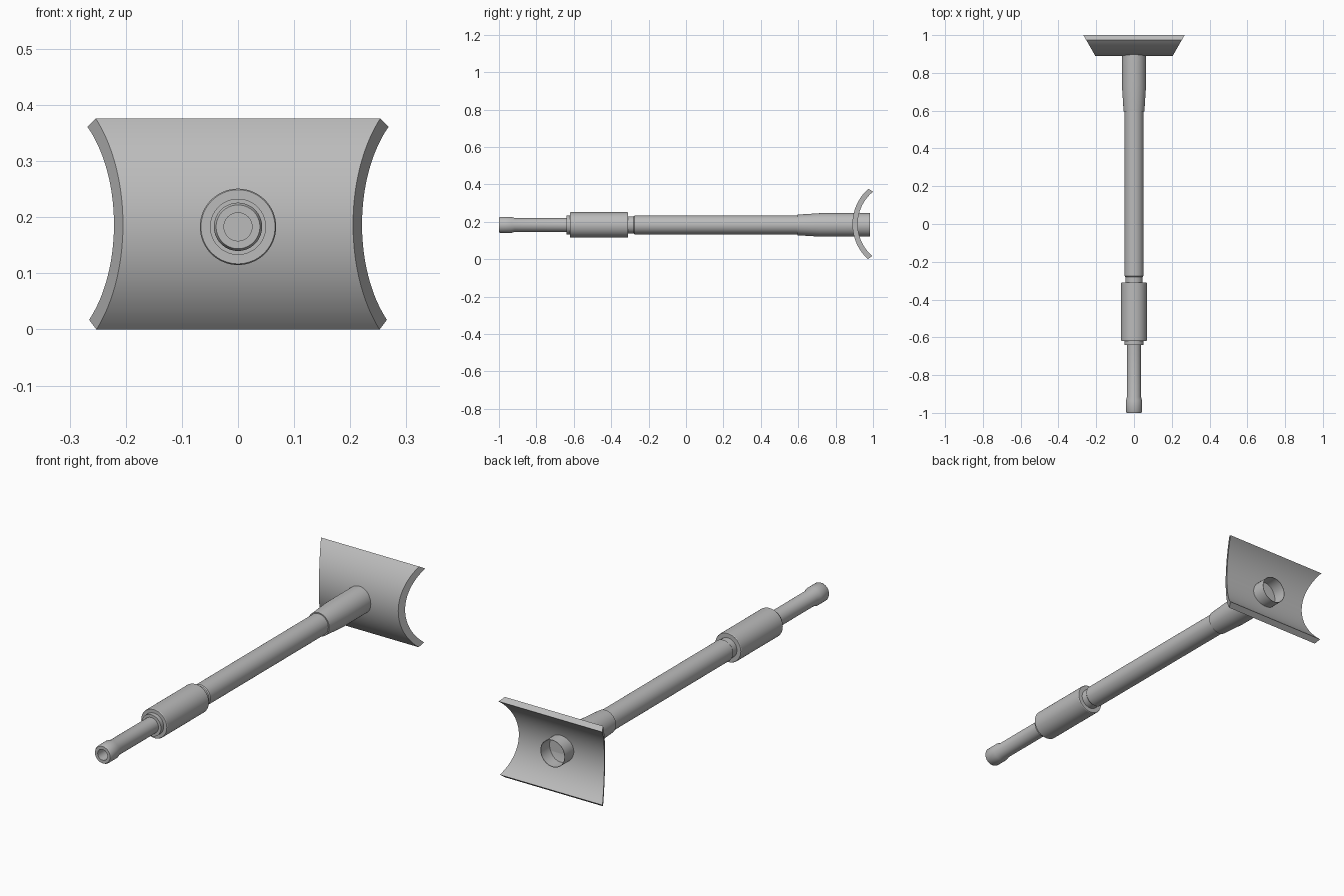
import bpy, bmesh, math

if "Cube" in bpy.data.objects:
    bpy.data.objects.remove(bpy.data.objects["Cube"])

AXIS_Z = 0.183
SEGMENTS = 64

grey = bpy.data.materials.new("light_grey")
grey.diffuse_color = (0.5, 0.5, 0.5, 1)
grey.use_nodes = True
grey.node_tree.nodes["Principled BSDF"].inputs["Base Color"].default_value = grey.diffuse_color


def finish(name, bm):
    bmesh.ops.remove_doubles(bm, verts=bm.verts, dist=1e-5)
    bmesh.ops.recalc_face_normals(bm, faces=bm.faces)
    mesh = bpy.data.meshes.new(name)
    bm.to_mesh(mesh)
    bm.free()
    mesh.materials.append(grey)
    obj = bpy.data.objects.new(name, mesh)
    bpy.context.collection.objects.link(obj)
    bpy.ops.object.select_all(action='DESELECT')
    obj.select_set(True)
    bpy.context.view_layer.objects.active = obj
    bpy.ops.object.shade_smooth_by_angle(angle=math.radians(30))
    return obj


def lathe(name, profile):
    """Turn a (y, radius) profile around the long axis."""
    bm = bmesh.new()
    verts = [bm.verts.new((r, y, AXIS_Z)) for y, r in profile]
    edges = [bm.edges.new(pair) for pair in zip(verts, verts[1:])]
    bmesh.ops.spin(bm, geom=verts + edges, cent=(0, 0, AXIS_Z), axis=(0, 1, 0),
                   angle=math.tau, steps=SEGMENTS)
    return finish(name, bm)


# Narrow front stem with a thicker, bored tip
lathe("front_stem", [(-0.94, 0), (-0.94, 0.025), (-1, 0.025), (-1, 0.039),
                     (-0.993, 0.043), (-0.935, 0.043), (-0.915, 0.037),
                     (-0.63, 0.037), (-0.63, 0)])

# Stepped collar and sleeve
lathe("front_collar", [(-0.64, 0), (-0.64, 0.05), (-0.61, 0.05), (-0.61, 0)])
lathe("sleeve", [(-0.62, 0), (-0.62, 0.066), (-0.617, 0.068),
                 (-0.313, 0.068), (-0.31, 0.066), (-0.31, 0)])

# Main rod with a slim neck behind the sleeve
lathe("main_rod", [(-0.32, 0), (-0.32, 0.046), (-0.28, 0.046), (-0.275, 0.05),
                   (0.61, 0.05), (0.61, 0)])

# Flared socket passing through the saddle, open at the back
lathe("rear_socket", [(0.595, 0), (0.595, 0.055), (0.72, 0.063), (0.985, 0.063),
                      (0.985, 0.061), (0.92, 0.061), (0.92, 0)])


# Curved saddle plate whose ends widen toward the back
def saddle():
    cy, cz, steps = 1.143, 0.187, 40
    bm = bmesh.new()
    rows = []
    for i in range(steps + 1):
        t = i / steps
        ring = []
        for radius, low, high in ((0.253, -47.7, 48.4), (0.225, -49, 50.7)):
            a = math.radians(low + (high - low) * t)
            y, z = cy - radius * math.cos(a), cz + radius * math.sin(a)
            half = 0.205 + 0.063 * (y - 0.89) / 0.11
            ring.append([bm.verts.new((s * half, y, z)) for s in (-1, 1)])
        (a, b), (c, d) = ring
        rows.append((a, b, d, c))
    for r0, r1 in zip(rows, rows[1:]):
        for k in range(4):
            n = (k + 1) % 4
            bm.faces.new((r0[k], r0[n], r1[n], r1[k]))
    bm.faces.new(rows[0])
    bm.faces.new(rows[-1])
    return finish("saddle", bm)


saddle()
